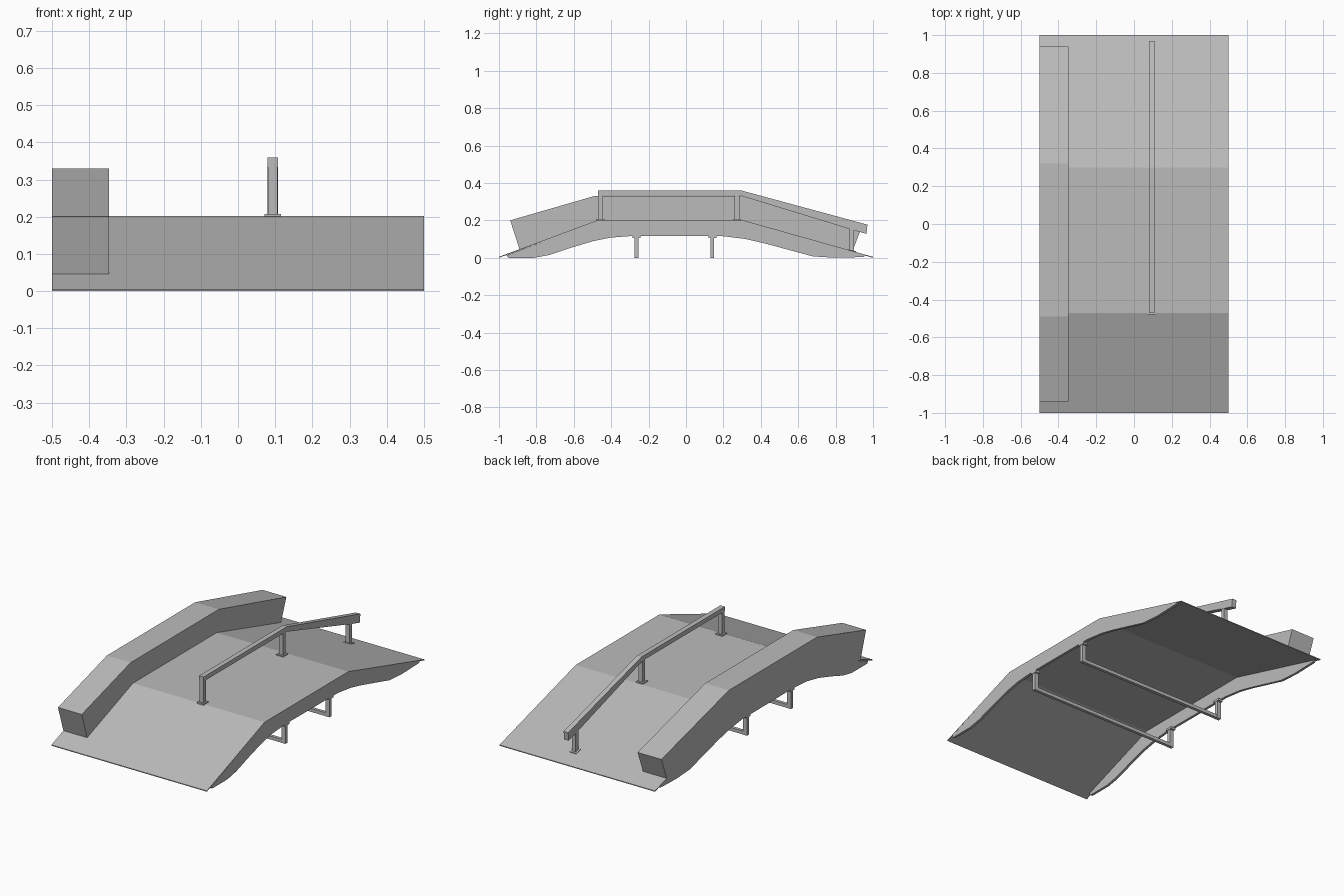
import bpy, bmesh

if "Cube" in bpy.data.objects:
    bpy.data.objects.remove(bpy.data.objects["Cube"])

grey = bpy.data.materials.new("grey_metal")
grey.diffuse_color = (0.5, 0.5, 0.5, 1)
grey.use_nodes = True
grey.node_tree.nodes["Principled BSDF"].inputs["Base Color"].default_value = grey.diffuse_color


def extrude_x(name, profile, x0, x1):
    """Prism from a (y, z) outline, running from x0 to x1."""
    bm = bmesh.new()
    face = bm.faces.new([bm.verts.new((x0, y, z)) for y, z in profile])
    new = bmesh.ops.extrude_face_region(bm, geom=[face])["geom"]
    bmesh.ops.translate(bm, vec=(x1 - x0, 0, 0),
                        verts=[v for v in new if isinstance(v, bmesh.types.BMVert)])
    bmesh.ops.recalc_face_normals(bm, faces=bm.faces)
    me = bpy.data.meshes.new(name)
    bm.to_mesh(me)
    bm.free()
    me.materials.append(grey)
    ob = bpy.data.objects.new(name, me)
    bpy.context.collection.objects.link(ob)
    return ob


def box(name, x0, x1, y0, y1, z0, z1):
    return extrude_x(name, [(y0, z0), (y1, z0), (y1, z1), (y0, z1)], x0, x1)


# Riding surface: thin folded sheet
deck_top = [(-1, 0.005), (-0.47, 0.202), (0.30, 0.202), (1, 0.005)]
deck_bottom = [(1, 0.0), (0.30, 0.193), (-0.47, 0.193), (-1, 0.0)]
extrude_x("deck", deck_top + deck_bottom, -0.5, 0.5)

# Arched side panels under the deck
arch = [(0.95, 0.004), (0.80, 0.0), (0.68, 0.007), (0.55, 0.042), (0.42, 0.077),
        (0.32, 0.10), (0.20, 0.115), (-0.28, 0.117), (-0.40, 0.108), (-0.50, 0.088),
        (-0.62, 0.052), (-0.73, 0.015), (-0.81, 0.0), (-0.95, 0.0)]
panel = [(-0.96, 0.013), (-0.47, 0.195), (0.30, 0.195), (0.96, 0.013)] + arch
for side, x0 in (("left", -0.5), ("right", 0.485)):
    extrude_x(side + "_side_panel", panel, x0, x0 + 0.015)

# Grinding ledge along the left edge
ledge = [(-0.89, 0.045), (-0.94, 0.20), (-0.49, 0.33), (0.32, 0.33), (0.94, 0.165),
         (0.89, 0.034), (0.30, 0.20), (-0.47, 0.20)]
extrude_x("ledge", ledge, -0.5, -0.347)

# Handrail bar following the deck, with a turned-down end
rail = [(-0.47, 0.36), (0.295, 0.36), (0.97, 0.177), (0.965, 0.128), (0.90, 0.146),
        (0.285, 0.334), (-0.47, 0.334)]
extrude_x("rail_bar", rail, 0.079, 0.108)

# Rail posts with foot plates
for i, (y0, z0, z1) in enumerate([(-0.47, 0.2, 0.345), (0.26, 0.2, 0.345), (0.873, 0.037, 0.17)]):
    box(f"rail_post_{i + 1}", 0.081, 0.106, y0, y0 + 0.025, z0, z1)
    drop = 0.010 if i == 2 else 0.0
    foot = [(y0 - 0.01, z0), (y0 + 0.035, z0 - drop),
            (y0 + 0.035, z0 + 0.008 - drop), (y0 - 0.01, z0 + 0.008)]
    extrude_x(f"rail_foot_{i + 1}", foot, 0.071, 0.115)

# Support frames: floor bar joining two posts with top plates
for i, y in enumerate((-0.265, 0.14)):
    box(f"support_bar_{i + 1}", -0.495, 0.495, y - 0.009, y + 0.009, 0.0, 0.02)
    for side, x0 in (("left", -0.497), ("right", 0.472)):
        box(f"support_post_{side}_{i + 1}", x0, x0 + 0.025, y - 0.01, y + 0.01, 0.0, 0.112)
        box(f"support_plate_{side}_{i + 1}", x0 - 0.003, x0 + 0.028, y - 0.02, y + 0.022, 0.105, 0.118)
